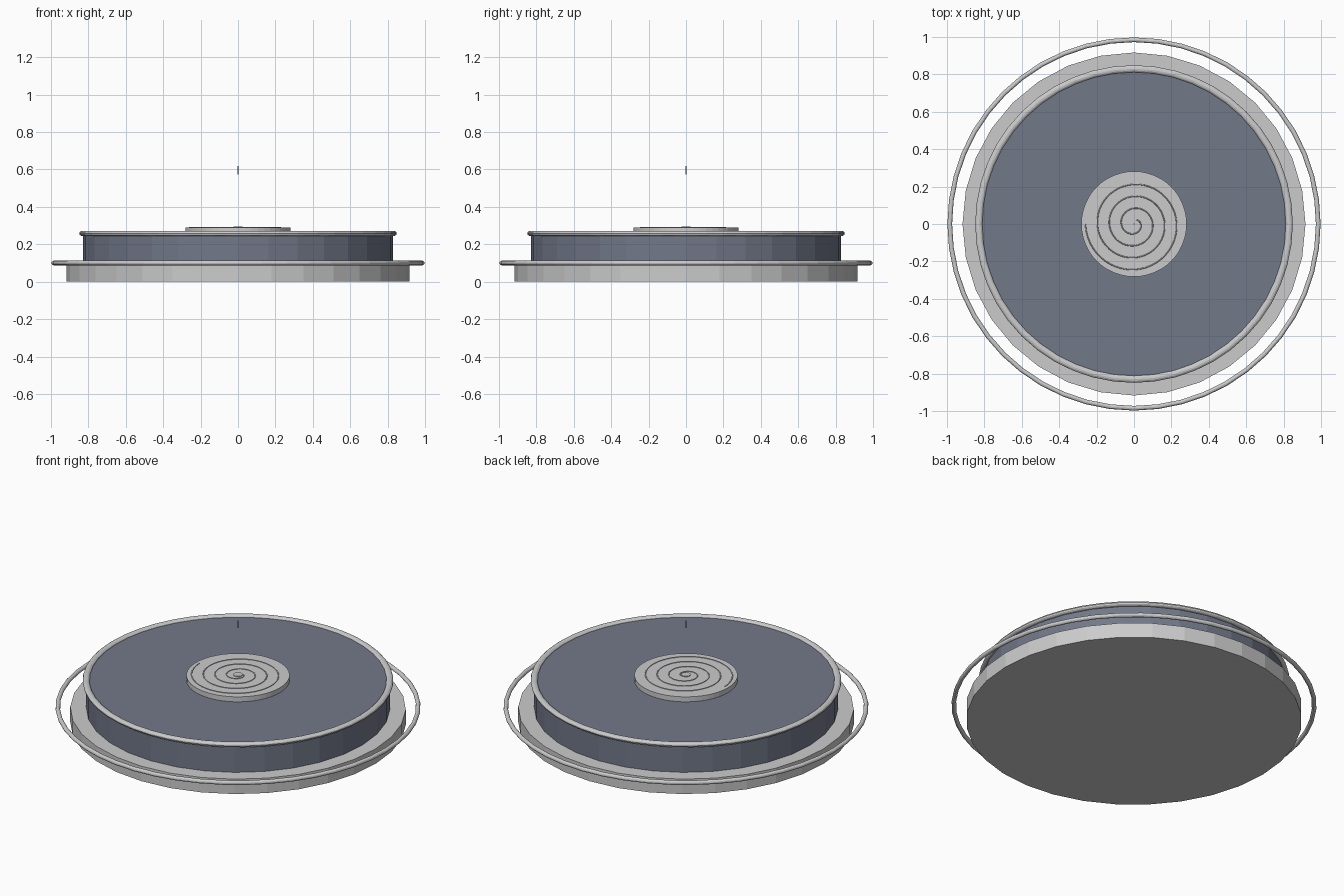
import bpy, math

if "Cube" in bpy.data.objects:
    bpy.data.objects.remove(bpy.data.objects["Cube"])

blue = bpy.data.materials.new("slate_blue")
blue.diffuse_color = (0.17, 0.19, 0.25, 1)
blue.use_nodes = True
blue.node_tree.nodes["Principled BSDF"].inputs["Base Color"].default_value = blue.diffuse_color


def disc(name, radius, z0, z1, sides=32, mat=None):
    bpy.ops.mesh.primitive_cylinder_add(vertices=sides, radius=radius, depth=z1 - z0,
                                        location=(0, 0, (z0 + z1) / 2))
    ob = bpy.context.object
    ob.name = name
    if mat:
        ob.data.materials.append(mat)
    return ob


def ring(name, major, minor, z):
    bpy.ops.mesh.primitive_torus_add(major_radius=major, minor_radius=minor, major_segments=48,
                                     minor_segments=12, location=(0, 0, z))
    ob = bpy.context.object
    ob.name = name
    return ob


# Stacked round body
disc("base_plinth", 0.917, 0.0, 0.09)
disc("drum_body", 0.83, 0.09, 0.26, mat=blue)
disc("centre_plate", 0.282, 0.26, 0.29, 48)

# Hoops around the base and the drum top
ring("outer_hoop", 0.985, 0.0125, 0.10)
ring("top_rim", 0.83, 0.019, 0.258).scale.z = 0.75

# Fine spiral line on the centre plate
curve = bpy.data.curves.new("spiral_line", 'CURVE')
curve.dimensions = '3D'
curve.bevel_depth = 0.003
curve.bevel_resolution = 0
spline = curve.splines.new('POLY')
turns, n = 3.75, 180
spline.points.add(n)
for i, p in enumerate(spline.points):
    t = i / n
    a = math.pi / 2 - 2 * math.pi * turns * t
    r = 0.02 + 0.24 * t
    p.co = (r * math.cos(a), r * math.sin(a), 0.2905, 1)
bpy.context.collection.objects.link(bpy.data.objects.new("spiral_line", curve))

# Small centre stud and floating needle
disc("centre_stud", 0.025, 0.288, 0.295, 16)
for name, r1, r2, z in (("needle_lower", 0.002, 0.004, 0.585), ("needle_upper", 0.004, 0.002, 0.608)):
    bpy.ops.mesh.primitive_cone_add(vertices=8, radius1=r1, radius2=r2, depth=0.023, location=(0, 0, z))
    bpy.context.object.name = name
    bpy.context.object.data.materials.append(blue)
